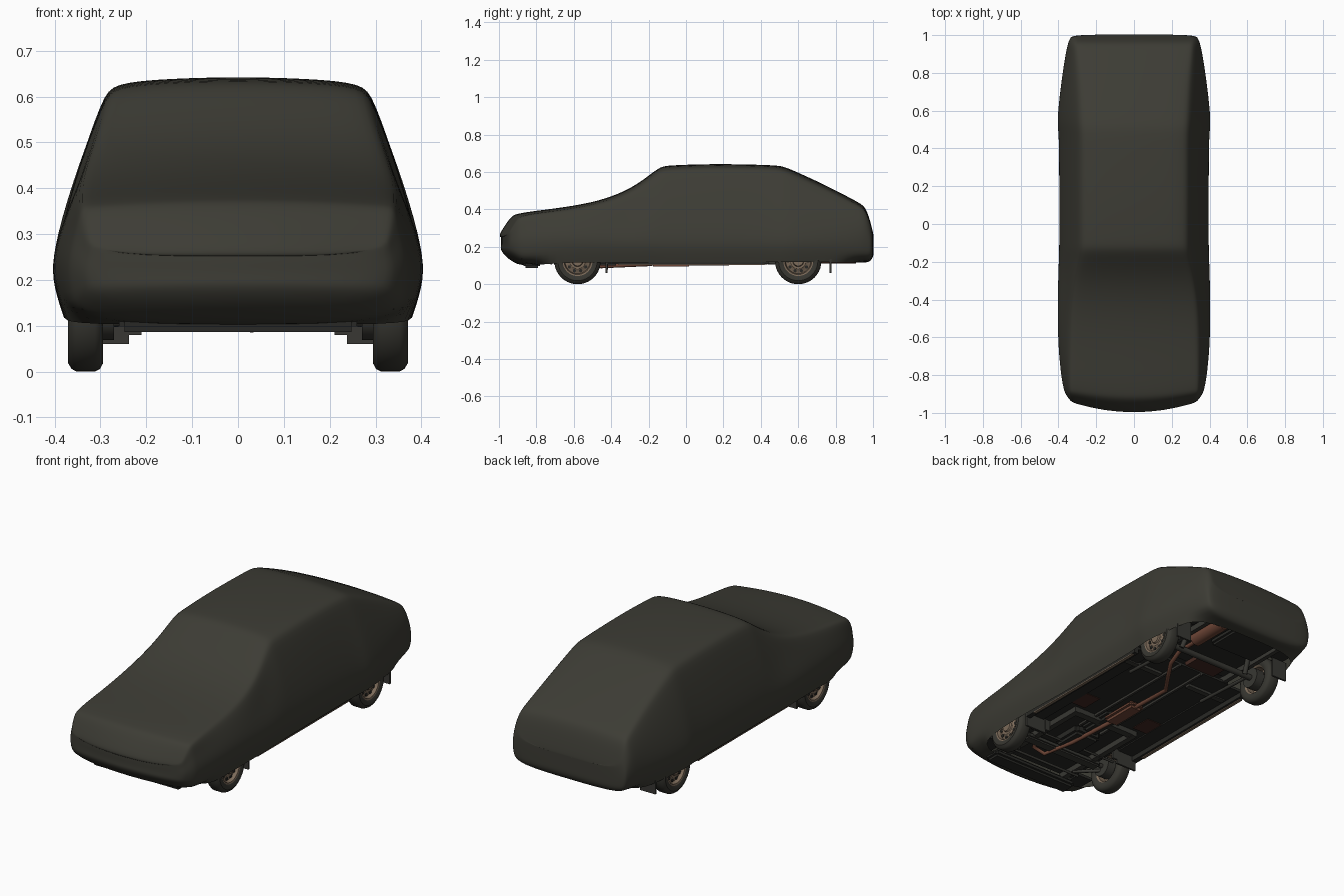
import bpy, bmesh, math
from mathutils import Vector, Matrix

if "Cube" in bpy.data.objects:
    bpy.data.objects.remove(bpy.data.objects["Cube"])


def mat(name, rgb):
    m = bpy.data.materials.new(name)
    m.diffuse_color = (*rgb, 1)
    m.use_nodes = True
    m.node_tree.nodes["Principled BSDF"].inputs["Base Color"].default_value = m.diffuse_color
    return m


CLOTH = mat("dark olive cloth", (0.046, 0.045, 0.035))
RUBBER = mat("tyre rubber", (0.038, 0.037, 0.030))
UNDER = mat("underbody black", (0.022, 0.022, 0.019))
METAL = mat("chassis grey", (0.040, 0.039, 0.033))
TAN = mat("tan wheel metal", (0.20, 0.145, 0.10))
RUST = mat("rusty pipe", (0.16, 0.062, 0.038))
DARKRUST = mat("dark rust", (0.055, 0.022, 0.016))


def finish(name, bm, material, smooth=None):
    bmesh.ops.recalc_face_normals(bm, faces=bm.faces)
    me = bpy.data.meshes.new(name)
    bm.to_mesh(me)
    bm.free()
    ob = bpy.data.objects.new(name, me)
    bpy.context.collection.objects.link(ob)
    me.materials.append(material)
    if smooth:
        bpy.ops.object.select_all(action='DESELECT')
        ob.select_set(True)
        bpy.context.view_layer.objects.active = ob
        bpy.ops.object.shade_smooth_by_angle(angle=math.radians(smooth))
    return ob


def box(name, material, x, y, z, bevel=0):
    """Box from (min, max) ranges."""
    bm = bmesh.new()
    bmesh.ops.create_cube(bm, size=1)
    for v in bm.verts:
        v.co = [(r[0] + r[1]) / 2 + c * (r[1] - r[0]) for r, c in zip((x, y, z), v.co)]
    if bevel:
        bmesh.ops.bevel(bm, geom=bm.edges[:], offset=bevel, segments=2, affect='EDGES')
    return finish(name, bm, material, 40 if bevel else None)


def both(name, material, x, y, z):
    box(name + "_right", material, x, y, z)
    box(name + "_left", material, (-x[1], -x[0]), y, z)


def lathe(name, material, profile, centre, side=1, steps=40):
    """Revolve (x, radius) points around the x axis."""
    bm = bmesh.new()
    vs = [bm.verts.new((side * x, 0, r)) for x, r in profile]
    es = [bm.edges.new(p) for p in zip(vs, vs[1:])]
    bmesh.ops.spin(bm, geom=vs + es, axis=(1, 0, 0), cent=(0, 0, 0),
                   angle=math.tau, steps=steps, use_duplicate=False)
    bmesh.ops.remove_doubles(bm, verts=bm.verts, dist=1e-5)
    bmesh.ops.translate(bm, verts=bm.verts, vec=centre)
    return finish(name, bm, material, 35)


def rod(name, material, a, b, r, seg=12):
    a, b = Vector(a), Vector(b)
    bm = bmesh.new()
    rot = (b - a).to_track_quat('Z', 'Y').to_matrix().to_4x4()
    bmesh.ops.create_cone(bm, cap_ends=True, segments=seg, radius1=r, radius2=r,
                          depth=(b - a).length, matrix=Matrix.Translation((a + b) / 2) @ rot)
    return finish(name, bm, material, 40)


def pipe(name, material, pts, r):
    cu = bpy.data.curves.new(name, 'CURVE')
    cu.dimensions = '3D'
    cu.bevel_depth, cu.bevel_resolution, cu.use_fill_caps = r, 3, True
    sp = cu.splines.new('POLY')
    sp.points.add(len(pts) - 1)
    for p, c in zip(sp.points, pts):
        p.co = (*c, 1)
    cu.materials.append(material)
    ob = bpy.data.objects.new(name, cu)
    bpy.context.collection.objects.link(ob)


# Fabric cover: stations of y, hem z, widest x, belt x, top-edge x, top z
STATIONS = [
    (-1.005, .185, .315, .310, .305, .262), (-.98, .148, .345, .335, .318, .305),
    (-.935, .118, .370, .352, .328, .369), (-.90, .102, .376, .358, .331, .379),
    (-.82, .102, .388, .365, .332, .392), (-.65, .116, .405, .380, .330, .412),
    (-.46, .118, .408, .380, .329, .446), (-.30, .116, .406, .358, .312, .508),
    (-.19, .116, .402, .357, .288, .588), (-.135, .116, .400, .357, .280, .632),
    (-.08, .116, .400, .357, .280, .637),
    (.15, .116, .400, .358, .282, .646), (.49, .118, .400, .356, .280, .638),
    (.53, .118, .414, .364, .284, .630), (.75, .118, .390, .357, .288, .530),
    (.92, .116, .362, .349, .300, .440), (.96, .116, .350, .342, .300, .416),
    (.985, .120, .340, .334, .298, .340), (1.003, .150, .325, .318, .292, .265)]
bm = bmesh.new()
rings = []
for y, zb, wm, wb, wt, zt in STATIONS:
    zm = min(.25, (zb + zt) / 2)
    zbelt = min(.42, zt - (zt - zm) * .55)
    half = [(wm - .028, zb), (wm - .006, zm - (zm - zb) * .5), (wm, zm), (wb, zbelt),
            (wt + .014, zt - (zt - zbelt) * .20), (wt - .010, zt - .014),
            (wt * .55, zt - .004), (0, zt)]
    ring = []
    for x, z in half + [(-x, z) for x, z in half[-2::-1]]:
        bow = max(0, -y - .8) / .2 * .042 * (x / .3) ** 2  # rounded nose in plan
        ring.append(bm.verts.new((x, y + bow, z)))
    rings.append(ring)
for a, b in zip(rings, rings[1:]):
    for i in range(len(a) - 1):
        bm.faces.new((a[i], a[i + 1], b[i + 1], b[i]))


def middle(ring, y, i):
    return bm.verts.new((0, y, ring[i].co.z))


for ring, st in ((rings[0], STATIONS[0]), (rings[-1], STATIONS[-1])):  # end panels
    n, m = len(ring), len(ring) // 2
    mids = [middle(ring, st[0], i) for i in range(m - 1)] + [ring[m]]
    for i in range(m - 1):
        j = n - 1 - i
        for p, q in ((i, i + 1), (j, j - 1)):
            if i < m - 2:
                bm.faces.new((ring[p], ring[q], mids[i + 1], mids[i]))
            else:
                bm.faces.new((ring[p], ring[q], ring[m], mids[i]))
    # hem tucked under the end
    order = (0, 1, 2, 3, 4) if st is STATIONS[0] else (-1, -2, -3, -4)
    low = mids[0]
    for k, k2 in zip(order, order[1:]):
        a, b = rings[k], rings[k2]
        nxt = middle(b, STATIONS[k2][0], 0)
        bm.faces.new((a[0], b[0], nxt, low))
        bm.faces.new((a[-1], b[-1], nxt, low))
        low = nxt
cover = finish("car_cover", bm, CLOTH, 180)
sub = cover.modifiers.new("soft", 'SUBSURF')
sub.levels = sub.render_levels = 2

# Wheels
for axle, y in (("front", -.58), ("rear", .60)):
    for side, label in ((1, "right"), (-1, "left")):
        c = (0, y, .124)
        lathe(f"{axle}_tyre_{label}", RUBBER,
              [(.300, .078), (.295, .090), (.294, .105), (.301, .118), (.312, .124), (.352, .124),
               (.363, .118), (.371, .105), (.370, .090), (.364, .078)], c, side)
        lathe(f"{axle}_rim_{label}", TAN,
              [(.300, .079), (.308, .070), (.345, .068), (.350, .050), (.356, .042),
               (.356, .030), (.364, .026), (.364, 0)], c, side, 32)
        lathe(f"{axle}_rim_lip_{label}", TAN,
              [(.345, .067), (.364, .072), (.366, .080)], c, side, 32)
        lathe(f"{axle}_brake_drum_{label}", METAL,
              [(.270, 0), (.270, .055), (.320, .055)], c, side, 24)
        for k in range(10):  # vent holes around the rim
            a = math.tau * k / 10
            p = Vector((side * .349, y + .054 * math.cos(a), .124 + .054 * math.sin(a)))
            rod(f"{axle}_rim_hole_{label}", UNDER, p, p + Vector((side * .004, 0, 0)), .009, 8)

# Floor pan and body underside
box("upper_floor", UNDER, (-.35, .35), (-.88, .93), (.25, .26))
box("floor_pan", UNDER, (-.25, .25), (-.80, .45), (.142, .155))
box("boot_floor", UNDER, (-.25, .25), (.45, .94), (.175, .185))
both("side_floor", UNDER, (.25, .370), (-.42, .44), (.135, .150))
both("sill", UNDER, (.340, .366), (-.42, .44), (.109, .140))
both("sill_strip", TAN, (.352, .368), (-.36, .42), (.104, .109))
both("rear_corner_floor", UNDER, (.25, .34), (.77, .93), (.165, .175))
both("front_corner_floor", UNDER, (.25, .34), (-.88, -.74), (.135, .150))
both("front_inner_arch", UNDER, (.245, .255), (-.74, -.42), (.155, .25))
both("rear_inner_arch", UNDER, (.245, .255), (.44, .77), (.175, .25))
box("front_valance", UNDER, (-.26, .26), (-.87, -.78), (.086, .125), .012)

# Chassis rails, floor ribs and tunnel
both("front_rail", METAL, (.175, .205), (-.80, -.22), (.112, .145))
both("rear_rail", METAL, (.215, .238), (.25, .90), (.145, .178))
both("tunnel_edge", METAL, (.065, .078), (-.35, .45), (.130, .145))
both("floor_rib", METAL, (.09, .33), (.30, .33), (.128, .145))
box("front_crossmember", METAL, (-.24, .24), (-.61, -.55), (.098, .130), .008)
box("gearbox_support", METAL, (-.18, .18), (-.26, -.22), (.115, .145))
box("engine_sump", UNDER, (-.08, .08), (-.54, -.36), (.100, .16), .015)
box("gearbox", UNDER, (-.05, .05), (-.36, -.14), (.115, .16), .015)
both("floor_patch", DARKRUST, (.16, .28), (-.20, -.08), (.138, .1415))
box("tank_plate", DARKRUST, (-.15, .03), (.44, .56), (.150, .174))
box("fuel_tank", UNDER, (-.20, .08), (.70, .90), (.140, .18), .012)

# Suspension and axles
rod("rear_axle", METAL, (-.30, .60, .124), (.30, .60, .124), .016)
rod("front_axle", METAL, (-.30, -.58, .124), (.30, -.58, .124), .012)
rod("anti_roll_bar", METAL, (-.23, -.72, .112), (.23, -.72, .112), .007)
rod("steering_rod", METAL, (-.28, -.50, .115), (.28, -.50, .115), .006)
for s in (1, -1):
    rod("trailing_arm", METAL, (s * .235, .25, .125), (s * .235, .60, .108), .009)
    rod("front_wishbone", METAL, (s * .18, -.70, .112), (s * .29, -.58, .105), .009)
    rod("rear_damper", METAL, (s * .21, .63, .110), (s * .19, .70, .24), .013)

# Exhaust
pipe("exhaust_front_pipe", RUST, [(.15, -.60, .14), (.13, -.64, .115), (.06, -.64, .100),
                                  (.03, -.45, .096), (0, -.18, .108)], .011)
pipe("exhaust_rear_pipe", RUST, [(0, 0, .110), (-.01, .24, .112), (.06, .34, .114), (.14, .46, .118),
                                 (.15, .54, .150), (.15, .66, .150), (.17, .72, .135)], .011)
box("middle_silencer", RUST, (-.045, .045), (-.19, .03), (.096, .135), .014)
rod("rear_silencer", RUST, (.165, .69, .150), (.165, .91, .150), .038, 20)
rod("tail_pipe", RUST, (.19, .90, .140), (.19, .955, .132), .010)

# Mud flaps behind the wheels
both("front_mud_flap", METAL, (.238, .362), (-.430, -.420), (.060, .140))
both("flap_bracket", METAL, (.210, .240), (-.430, -.418), (.080, .140))
both("rear_mud_flap", METAL, (.272, .362), (.767, .777), (.060, .165))
